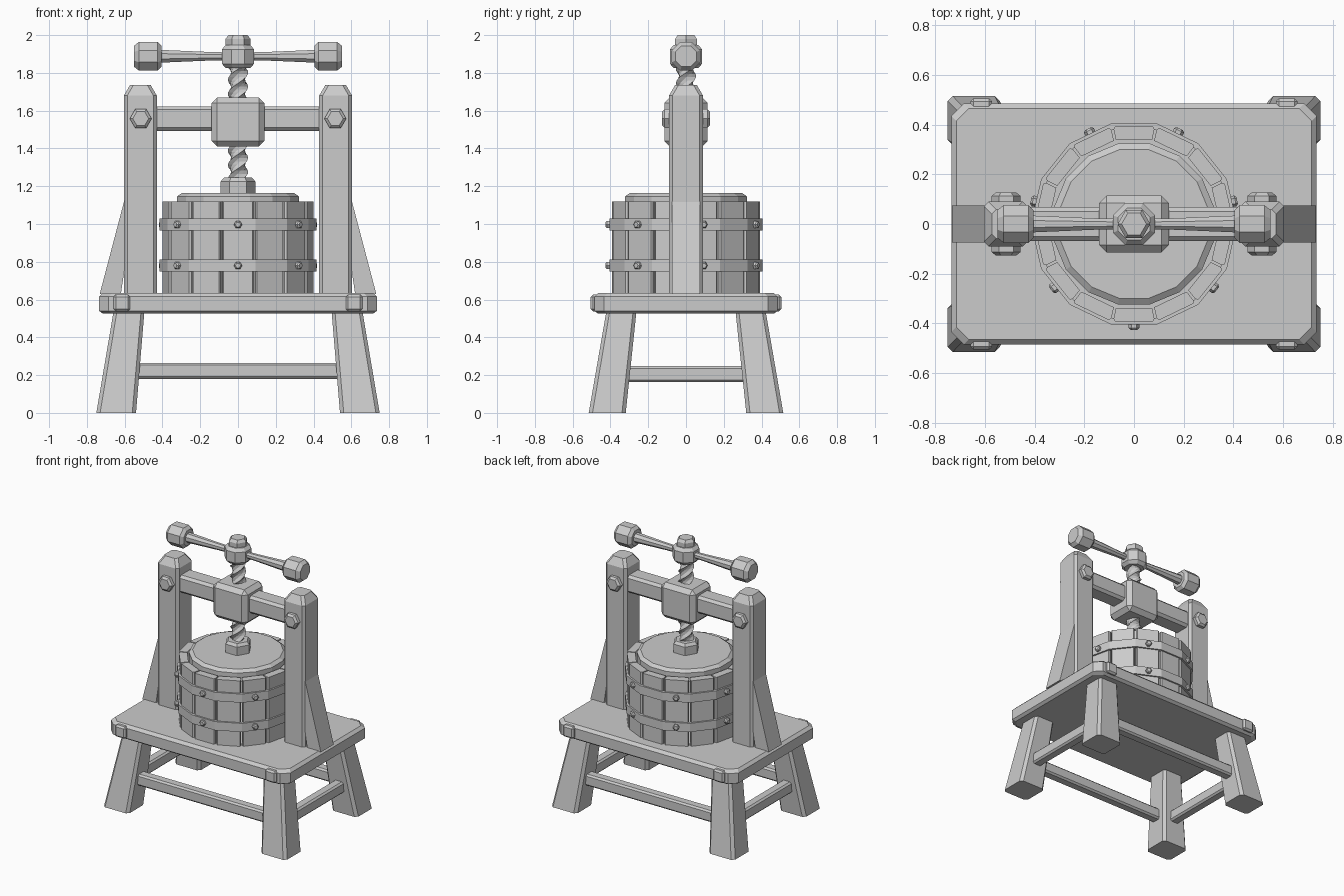
import bpy, bmesh, math
from mathutils import Matrix, Vector

cube = bpy.data.objects.get("Cube")
if cube:
    bpy.data.objects.remove(cube, do_unlink=True)

grey = bpy.data.materials.new("plain grey")
grey.use_nodes = True
COLOR = (0.6, 0.6, 0.6, 1)
grey.diffuse_color = COLOR
grey.node_tree.nodes["Principled BSDF"].inputs["Base Color"].default_value = COLOR


def finish(name, bm):
    bmesh.ops.recalc_face_normals(bm, faces=bm.faces)
    mesh = bpy.data.meshes.new(name)
    bm.to_mesh(mesh)
    bm.free()
    mesh.materials.append(grey)
    obj = bpy.data.objects.new(name, mesh)
    bpy.context.collection.objects.link(obj)
    return obj


def bevel(bm, edges, width):
    bmesh.ops.bevel(bm, geom=list(edges), offset=width, segments=1, affect='EDGES', profile=0.5)


def box(name, center, size, chamfer=0.015):
    bm = bmesh.new()
    bmesh.ops.create_cube(bm, size=1)
    for v in bm.verts:
        v.co = Vector(a * b + c for a, b, c in zip(v.co, size, center))
    bevel(bm, bm.edges, chamfer)
    return finish(name, bm)


def loft(name, rings, matrix=Matrix()):
    """Skin closed rings of equal length and cap both ends."""
    bm = bmesh.new()
    loops = [[bm.verts.new(matrix @ Vector(p)) for p in ring] for ring in rings]
    n = len(loops[0])
    for a, b in zip(loops, loops[1:]):
        for i in range(n):
            j = (i + 1) % n
            bm.faces.new((a[i], a[j], b[j], b[i]))
    bm.faces.new(loops[0])
    bm.faces.new(loops[-1])
    return finish(name, bm)


def turned(name, profile, sides, matrix=Matrix(), phase=0.0):
    """Faceted turned part from (radius, height) pairs."""
    rings = [[(r * math.cos(phase + math.tau * i / sides),
               r * math.sin(phase + math.tau * i / sides), h)
              for i in range(sides)] for r, h in profile]
    return loft(name, rings, matrix)


def aim(location, direction):
    return Matrix.Translation(location) @ Vector(direction).to_track_quat('Z', 'Y').to_matrix().to_4x4()


def rect(cx, cy, hx, hy, z, cut):
    """Rectangle with cut corners at height z."""
    pts = [(hx, cut - hy), (hx, hy - cut), (hx - cut, hy), (cut - hx, hy),
           (-hx, hy - cut), (-hx, cut - hy), (cut - hx, -hy), (hx - cut, -hy)]
    return [(cx + x, cy + y, z) for x, y in pts]


# Table top with clipped corners
loft("table_top", [rect(0, 0, hx, hy, z, 0.05) for hx, hy, z in
                   ((0.715, 0.465, 0.525), (0.735, 0.485, 0.54),
                    (0.735, 0.485, 0.615), (0.715, 0.465, 0.635))])

# Splayed legs, pegs and stretchers
for sx, side in ((1, "left"), (-1, "right")):
    for sy, end in ((-1, "front"), (1, "back")):
        loft(f"{end}_{side}_leg", [rect(sx * 0.645, sy * 0.417, 0.105, 0.098, 0, 0.02),
                                   rect(sx * 0.578, sy * 0.343, 0.082, 0.08, 0.53, 0.018)])
        box(f"{end}_{side}_peg", (sx * 0.615, sy * 0.475, 0.582), (0.088, 0.06, 0.088), 0.012)
    box(f"{side}_stretcher", (sx * 0.62, 0, 0.205), (0.075, 0.74, 0.085), 0.012)
for sy, end in ((-1, "front"), (1, "back")):
    box(f"{end}_stretcher", (0, sy * 0.39, 0.222), (1.2, 0.075, 0.085), 0.012)

# Upright posts with braces and bolts
for sx, side in ((1, "left"), (-1, "right")):
    loft(f"{side}_post", [rect(sx * 0.517, 0, hx, hy, z, 0.018) for hx, hy, z in
                          ((0.087, 0.09, 0.62), (0.087, 0.09, 1.68), (0.055, 0.058, 1.735))])
    outline = ((0.59, 1.17), (0.732, 0.63), (0.62, 0.63), (0.58, 0.9))
    loft(f"{side}_brace", [[(sx * x, y, z) for x, z in outline] for y in (-0.075, 0.075)])
    for sy, end in ((-1, "front"), (1, "back")):
        turned(f"{side}_{end}_post_bolt", ((0.058, 0), (0.058, 0.025), (0.042, 0.038)), 6,
               aim((sx * 0.515, sy * 0.088, 1.558), (0, sy, 0)))

# Cross beam and screw block
box("cross_beam", (0, 0, 1.558), (0.9, 0.135, 0.13), 0.018)
box("screw_block", (0, 0, 1.54), (0.28, 0.23, 0.26), 0.03)

# Twisted three-start screw
rings = []
for k in range(41):
    turn = math.tau * k / 41 * 3
    rings.append([((0.054 if i % 3 == 0 else 0.04) * math.cos(turn + math.tau * i / 9),
                   (0.054 if i % 3 == 0 else 0.04) * math.sin(turn + math.tau * i / 9),
                   1.2 + k * 0.0165) for i in range(9)])
loft("screw", rings)

# Collar and pressing plate
turned("collar", ((0.092, 1.15), (0.092, 1.225), (0.075, 1.245)), 6)
turned("press_plate", ((0.33, 1.08), (0.33, 1.145), (0.305, 1.163)), 16, phase=math.pi / 16)

# Basket of separate staves
STAVES = 14
step = math.tau / STAVES
for i in range(STAVES):
    spin = Matrix.Rotation(i * step - math.pi / 2, 4, 'Z')
    half = 0.5 * step - 0.012
    plan = [(r * math.cos(a), r * math.sin(a)) for r, a in
            ((0.345, -half), (0.39, -half), (0.4, 0.02 - half),
             (0.4, half - 0.02), (0.39, half), (0.345, half))]
    loft(f"stave_{i + 1}", [[(x, y, z) for x, y in plan] for z in (0.63, 1.12)], spin)

# Hoops with a rivet on every second stave
for level, z in (("lower", 0.78), ("upper", 0.997)):
    bm = bmesh.new()
    loops = []
    for r, h in ((0.39, -0.032), (0.415, -0.032), (0.415, 0.032), (0.39, 0.032)):
        loops.append([bm.verts.new((r * math.sin(step * (i + 0.5)),
                                    -r * math.cos(step * (i + 0.5)), z + h))
                      for i in range(STAVES)])
    for k in range(4):
        a, b = loops[k], loops[(k + 1) % 4]
        for i in range(STAVES):
            j = (i + 1) % STAVES
            bm.faces.new((a[i], a[j], b[j], b[i]))
    finish(f"{level}_hoop", bm)
    for i in range(0, STAVES, 2):
        out = Vector((math.sin(i * step), -math.cos(i * step), 0))
        turned(f"{level}_rivet_{i // 2 + 1}", ((0.022, 0), (0.022, 0.018), (0.014, 0.026)), 6,
               aim(out * 0.4 + Vector((0, 0, z)), out))

# Handle hub, cap, arms and knobs
turned("handle_hub", ((0.07, 1.825), (0.092, 1.848), (0.092, 1.925), (0.07, 1.948)), 8, phase=math.pi / 8)
turned("hub_cap", ((0.066, 1.94), (0.066, 1.98), (0.05, 2.0)), 6)
for sx, side in ((1, "left"), (-1, "right")):
    place = aim((0, 0, 1.888), (sx, 0, 0))
    turned(f"{side}_arm", ((0.022, 0.05), (0.025, 0.16), (0.037, 0.42)), 8, place, math.pi / 8)
    turned(f"{side}_knob", ((0.06, 0.405), (0.082, 0.425), (0.082, 0.525), (0.06, 0.55)), 8,
           place, math.pi / 8)
